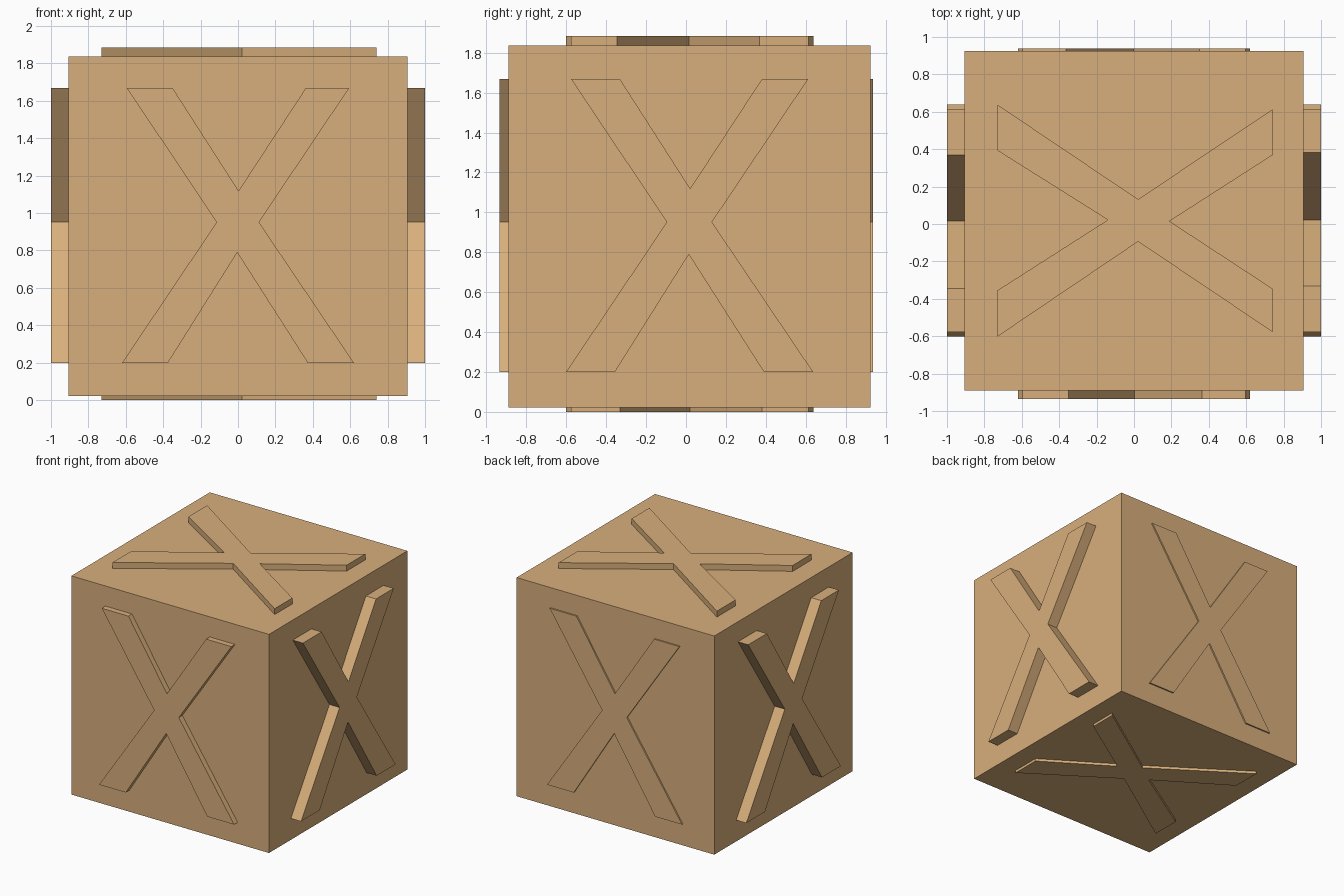
import bpy, bmesh
from mathutils import Vector

if "Cube" in bpy.data.objects:
    bpy.data.objects.remove(bpy.data.objects["Cube"])

CENTRE = Vector((0, 0.018, 0.929))
HALF = 0.907

wood = bpy.data.materials.new("tan wood")
wood.diffuse_color = (0.69, 0.43, 0.20, 1)
wood.use_nodes = True
wood.node_tree.nodes["Principled BSDF"].inputs["Base Color"].default_value = wood.diffuse_color


def add_object(name, bm):
    mesh = bpy.data.meshes.new(name)
    bmesh.ops.recalc_face_normals(bm, faces=bm.faces)
    bm.to_mesh(mesh)
    bm.free()
    mesh.materials.append(wood)
    bpy.context.collection.objects.link(bpy.data.objects.new(name, mesh))


# Crate body
bm = bmesh.new()
bmesh.ops.create_cube(bm, size=2 * HALF)
bmesh.ops.translate(bm, verts=bm.verts, vec=CENTRE)
add_object("crate_body", bm)

# Outline of the cross brace, measured from the centre of a side
CROSS = [(-0.595, 0.74), (-0.35, 0.74), (0.003, 0.19), (0.363, 0.74),
         (0.595, 0.74), (0.112, 0.022), (0.62, -0.73), (0.373, -0.73),
         (-0.004, -0.14), (-0.375, -0.73), (-0.62, -0.73), (-0.114, 0.022)]


def cross_brace(name, u, v, top):
    """Raised cross on the side spanned by u and v, reaching distance top."""
    u, v = Vector(u), Vector(v)
    n = u.cross(v)
    bm = bmesh.new()
    base = HALF - 0.02  # slightly sunk into the body
    face = bm.faces.new([bm.verts.new(CENTRE + u * a + v * b + n * base)
                         for a, b in CROSS])
    new = bmesh.ops.extrude_face_region(bm, geom=[face])["geom"]
    bmesh.ops.translate(bm, vec=n * (top - base),
                        verts=[g for g in new if isinstance(g, bmesh.types.BMVert)])
    add_object(name, bm)


# Cross braces, one per side, each with its own height
X, Y, Z = (1, 0, 0), (0, 1, 0), (0, 0, 1)
cross_brace("front_brace", X, Z, 0.954)
cross_brace("back_brace", (-1, 0, 0), Z, 0.919)
cross_brace("right_brace", Y, Z, 1.0)
cross_brace("left_brace", (0, -1, 0), Z, 1.0)
cross_brace("top_brace", (0, -1, 0), X, 0.956)
cross_brace("bottom_brace", Y, X, 0.929)
